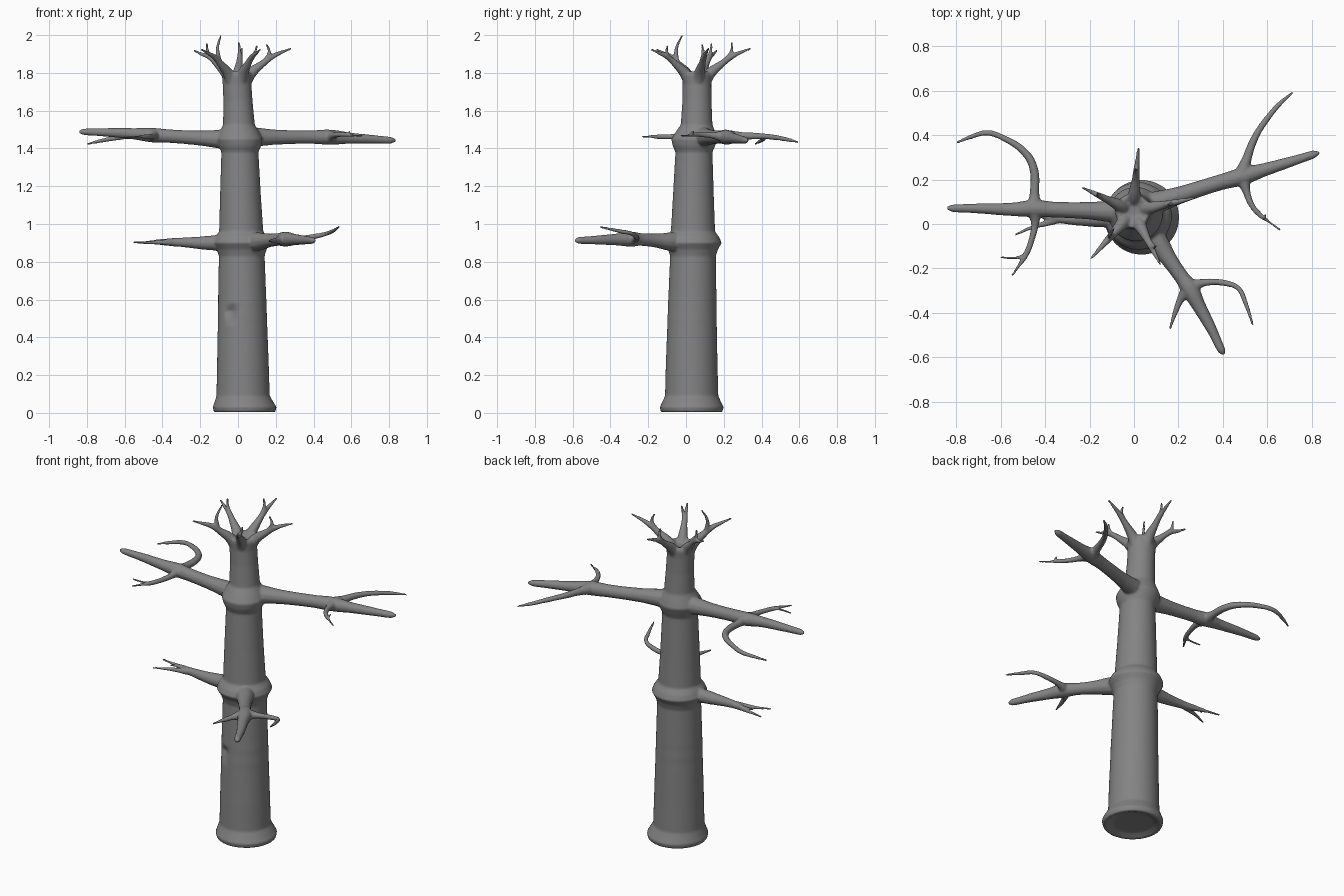
import bpy, bmesh, math
from mathutils import Vector

bark = bpy.data.materials.new("bark")
bark.diffuse_color = (.23, .23, .23, 1)


def tube(name, pts):
    """Smooth tapered limb through (x, y, z, radius) points."""
    cu = bpy.data.curves.new(name, 'CURVE')
    cu.dimensions = '3D'
    cu.bevel_depth = 1.0
    cu.bevel_resolution = 4
    cu.resolution_u = 8
    cu.use_fill_caps = True
    sp = cu.splines.new('BEZIER')
    sp.radius_interpolation = 'CARDINAL'
    sp.bezier_points.add(len(pts) - 1)
    for bp, (x, y, z, r) in zip(sp.bezier_points, pts):
        bp.co = (x, y, z)
        bp.radius = max(r, .006)
        bp.handle_left_type = bp.handle_right_type = 'AUTO'
    ob = bpy.data.objects.new(name, cu)
    bpy.context.collection.objects.link(ob)
    bpy.ops.object.select_all(action='DESELECT')
    ob.select_set(True)
    bpy.context.view_layer.objects.active = ob
    bpy.ops.object.convert(target='MESH')


# Trunk: leaning stack of rings (z, centre x, centre y, radius)
rows = [(0.02, .035, .03, .11), (0.003, .035, .03, .15), (0.006, .035, .03, .163), (0.03, .035, .03, .169),
        (0.055, .032, .03, .157),
        (0.09, .027, .03, .141), (0.25, .026, .03, .137), (0.46, .024, .032, .131),
        (0.50, .024, .032, .13), (0.54, .023, .033, .129), (0.58, .023, .033, .128),
        (0.62, .022, .034, .127), (0.83, .02, .037, .121), (0.865, .019, .037, .132),
        (0.90, .018, .036, .153), (0.93, .018, .036, .14), (0.96, .017, .037, .117),
        (1.15, .013, .039, .108), (1.38, .01, .042, .098), (1.415, .01, .042, .113),
        (1.45, .008, .045, .123), (1.485, .007, .05, .106), (1.525, .005, .056, .084),
        (1.65, .0, .058, .077), (1.74, -.005, .058, .076), (1.79, -.005, .058, .08),
        (1.81, -.005, .058, .07), (1.80, -.005, .058, .05), (1.79, -.005, .058, .025)]
N = 48
bm = bmesh.new()
rings = []
for z, cx, cy, r in rows:
    rings.append([bm.verts.new((cx + r * math.cos(2 * math.pi * i / N),
                                cy + r * math.sin(2 * math.pi * i / N), z)) for i in range(N)])
for a, b in zip(rings, rings[1:]):
    for i in range(N):
        j = (i + 1) % N
        bm.faces.new((a[i], a[j], b[j], b[i]))
bm.faces.new(rings[0][::-1])
bm.faces.new(rings[-1])
# small scar pressed into the front of the bark
for v in bm.verts:
    d = (v.co - Vector((-.04, -.085, .53))).length
    if d < .05:
        v.co.y += .03 * (1 - d / .05)
me = bpy.data.meshes.new("tree")
bm.to_mesh(me)
bm.free()
trunk = bpy.data.objects.new("tree", me)
bpy.context.collection.objects.link(trunk)

# Upper left branch and its twigs
tube("upper_left_branch", [(.0, .06, 1.45, .06), (-.10, .057, 1.45, .05), (-.2, .06, 1.455, .04),
     (-.36, .065, 1.465, .036), (-.45, .07, 1.47, .039), (-.54, .066, 1.477, .031),
     (-.70, .07, 1.485, .023), (-.82, .071, 1.488, .017), (-.842, .072, 1.488, .008)])
tube("upper_left_back_twig", [(-.45, .07, 1.47, .036), (-.448, .13, 1.468, .023), (-.452, .25, 1.467, .02),
     (-.485, .315, 1.466, .018), (-.59, .388, 1.462, .014), (-.66, .41, 1.453, .013),
     (-.74, .39, 1.437, .01), (-.80, .365, 1.423, .004)])
tube("upper_left_front_twig", [(-.45, .06, 1.47, .034), (-.445, .01, 1.466, .02), (-.455, -.05, 1.463, .015),
     (-.49, -.145, 1.462, .013), (-.52, -.19, 1.463, .008), (-.55, -.235, 1.464, .003)])
tube("upper_left_front_twig_fork", [(-.485, -.135, 1.462, .01), (-.52, -.15, 1.462, .007), (-.605, -.15, 1.46, .003)])

# Upper right branch and its twigs
tube("upper_right_branch", [(.0, .07, 1.46, .06), (.11, .10, 1.46, .05), (.2, .128, 1.46, .04),
     (.38, .185, 1.46, .036), (.49, .215, 1.46, .04), (.58, .242, 1.455, .031),
     (.72, .285, 1.448, .023), (.81, .314, 1.443, .018), (.835, .322, 1.442, .008)])
tube("upper_right_back_twig", [(.485, .22, 1.462, .036), (.505, .285, 1.465, .023), (.545, .39, 1.465, .017),
     (.60, .475, 1.458, .014), (.66, .545, 1.445, .011), (.717, .594, 1.433, .004)])
tube("upper_right_front_twig", [(.49, .21, 1.462, .034), (.505, .15, 1.468, .019), (.53, .085, 1.473, .014),
     (.57, .038, 1.473, .012), (.605, .012, 1.47, .007), (.658, -.027, 1.468, .003)])
tube("upper_right_front_twig_fork", [(.565, .04, 1.473, .01), (.585, .028, 1.482, .007), (.592, .045, 1.49, .003)])

# Lower front branch and its twigs
tube("lower_front_branch", [(.06, -.02, .905, .055), (.115, -.095, .907, .048), (.155, -.155, .912, .038),
     (.215, -.24, .918, .034), (.25, -.29, .92, .04), (.29, -.365, .918, .032),
     (.35, -.475, .915, .024), (.395, -.57, .913, .018), (.406, -.588, .913, .008)])
tube("lower_front_right_twig", [(.255, -.285, .92, .034), (.31, -.265, .922, .018), (.42, -.268, .937, .014),
     (.47, -.29, .95, .012), (.50, -.35, .962, .011), (.536, -.458, .985, .004)])
tube("lower_front_left_twig", [(.245, -.295, .92, .034), (.21, -.34, .914, .018), (.185, -.40, .911, .012),
     (.161, -.474, .91, .003)])

# Lower left branch and its twigs
tube("lower_left_branch", [(-.03, .03, .9, .055), (-.12, .025, .9, .042), (-.2, .022, .9, .034),
     (-.3, .023, .903, .025), (-.37, .03, .904, .02), (-.45, .05, .903, .011), (-.555, .07, .902, .004)])
tube("lower_left_front_twig", [(-.34, .025, .903, .022), (-.39, .005, .903, .015), (-.45, -.012, .902, .01),
     (-.538, -.05, .9, .004)])
tube("lower_left_back_twig", [(-.36, .03, .903, .018), (-.41, .04, .91, .011), (-.47, .022, .906, .003)])

# Crown: five splayed twigs, each with an upright fork (tip, fork tip)
crown = [((.02, .345, 1.93), (.005, .24, 1.965)),
         ((-.235, .165, 1.92), (-.165, .135, 1.96)),
         ((-.195, -.157, 1.925), (-.09, -.02, 2.0)),
         ((.12, -.185, 1.925), (.10, -.10, 1.945)),
         ((.285, .12, 1.93), (.15, .085, 1.955))]
c = Vector((-.005, .055, 0))
for k, (tip, fork) in enumerate(crown):
    t = Vector(tip)
    d = Vector((t.x - c.x, t.y - c.y, 0))

    def at(f, z, r):
        p = c + d * f
        return (p.x, p.y, z, r)
    tube(f"crown_twig_{k+1}", [at(.1, 1.72, .035), at(.23, 1.79, .031), at(.45, 1.845, .02),
                               at(.64, 1.885, .015), at(.82, tip[2] - .02, .01), (*tip, .003)])
    s = at(.50, 1.858, .015)
    f = Vector(fork)
    m = Vector(s[:3]).lerp(f, .5) + d * .07
    tube(f"crown_fork_{k+1}", [s, (m.x, m.y, m.z, .01), (*fork, .003)])

# Fuse every limb into one organic skin with softened joints
bpy.ops.object.select_all(action='SELECT')
bpy.context.view_layer.objects.active = trunk
bpy.ops.object.join()
fuse = trunk.modifiers.new("fuse", 'REMESH')
fuse.mode = 'VOXEL'
fuse.voxel_size = .006
fuse.use_smooth_shade = True
soft = trunk.modifiers.new("soften", 'SMOOTH')
soft.factor = .5
soft.iterations = 6
trunk.data.materials.clear()
trunk.data.materials.append(bark)
bpy.ops.object.shade_smooth()
